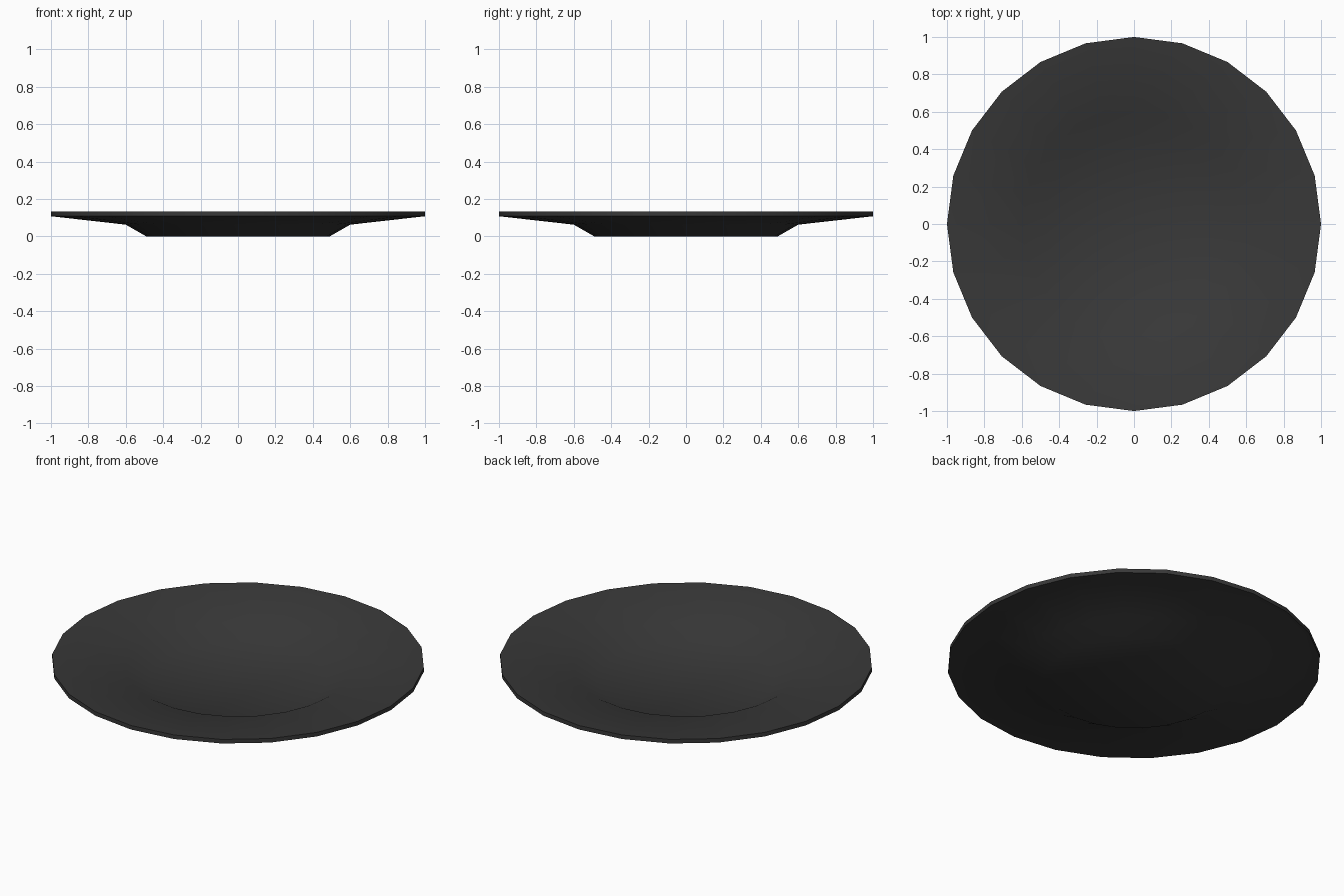
import bpy, bmesh, math

if "Cube" in bpy.data.objects:
    bpy.data.objects.remove(bpy.data.objects["Cube"])

SIDES = 24
# Plate cross-section (radius, height): underside centre, foot, rim, then the dished top
PROFILE = [(0, 0), (0.49, 0), (0.60, 0.063), (1.0, 0.108),
           (1.0, 0.132), (0.60, 0.083), (0.48, 0.022), (0, 0.022)]

# Spin the profile into a closed plate
bm = bmesh.new()
verts = [bm.verts.new((r, 0, z)) for r, z in PROFILE]
edges = [bm.edges.new(pair) for pair in zip(verts, verts[1:])]
bmesh.ops.spin(bm, geom=verts + edges, cent=(0, 0, 0), axis=(0, 0, 1),
               angle=math.tau, steps=SIDES)
bmesh.ops.remove_doubles(bm, verts=bm.verts[:], dist=1e-4)
bmesh.ops.recalc_face_normals(bm, faces=bm.faces[:])
mesh = bpy.data.meshes.new("plate")
bm.to_mesh(mesh)
bm.free()

plate = bpy.data.objects.new("plate", mesh)
bpy.context.collection.objects.link(plate)

# Dark glaze
glaze = bpy.data.materials.new("dark_glaze")
glaze.diffuse_color = (0.04, 0.04, 0.04, 1)
glaze.use_nodes = True
glaze.node_tree.nodes["Principled BSDF"].inputs["Base Color"].default_value = glaze.diffuse_color
mesh.materials.append(glaze)

# Smooth surfaces with a crisp outer rim
bpy.context.view_layer.objects.active = plate
plate.select_set(True)
bpy.ops.object.shade_smooth_by_angle(angle=math.radians(40))
